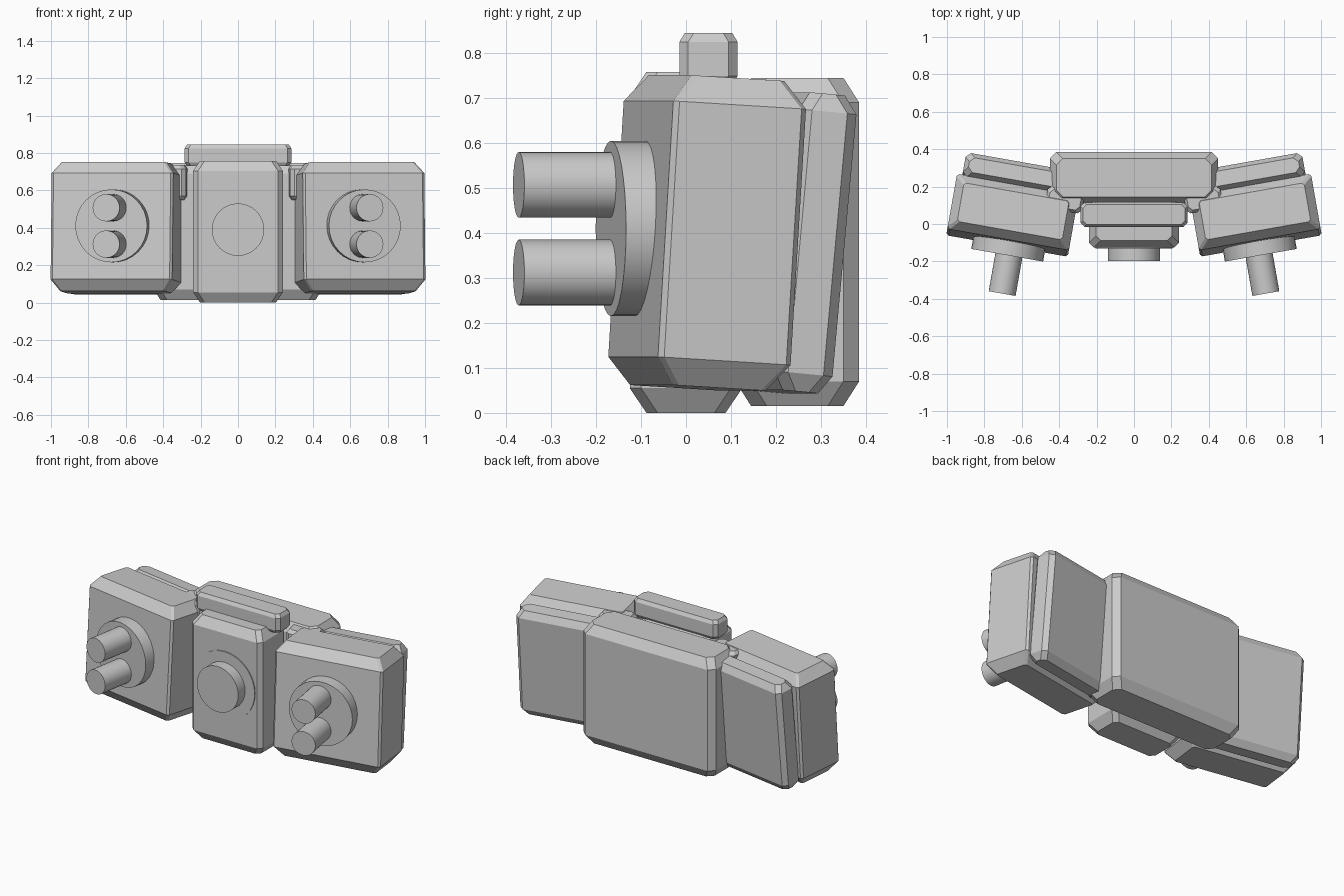
import bpy, bmesh, math
from mathutils import Matrix, Vector

cube = bpy.data.objects.get("Cube")
if cube:
    bpy.data.objects.remove(cube, do_unlink=True)

grey = bpy.data.materials.new("light_grey")
grey.use_nodes = True
COLOR = (0.6, 0.6, 0.6, 1)
grey.diffuse_color = COLOR
grey.node_tree.nodes["Principled BSDF"].inputs["Base Color"].default_value = COLOR
YAW = math.radians(10)


def finish(name, bm, loc, rot):
    bmesh.ops.recalc_face_normals(bm, faces=bm.faces)
    mesh = bpy.data.meshes.new(name)
    bm.to_mesh(mesh)
    bm.free()
    mesh.materials.append(grey)
    obj = bpy.data.objects.new(name, mesh)
    bpy.context.collection.objects.link(obj)
    obj.location, obj.rotation_euler = loc, rot
    bpy.ops.object.select_all(action="DESELECT")
    obj.select_set(True)
    bpy.context.view_layer.objects.active = obj
    bpy.ops.object.shade_smooth_by_angle(angle=math.radians(30))
    return obj


def block(name, size, loc, corner, cap, inset, rot=(0, 0, 0)):
    """Box with cut vertical corners and sloped caps at top and bottom."""
    bm = bmesh.new()
    hx, hy, hz = (s / 2 for s in size)
    rings = []
    for z, cut in ((-hz, inset), (cap - hz, 0), (hz - cap, 0), (hz, inset)):
        x, y = hx - cut, hy - cut
        c = corner
        pts = [(x, c - y), (x, y - c), (x - c, y), (c - x, y),
               (-x, y - c), (-x, c - y), (c - x, -y), (x - c, -y)]
        rings.append([bm.verts.new((px, py, z)) for px, py in pts])
    for low, high in zip(rings, rings[1:]):
        for i in range(8):
            j = (i + 1) % 8
            bm.faces.new((low[i], low[j], high[j], high[i]))
    bm.faces.new(rings[0])
    bm.faces.new(rings[-1])
    return finish(name, bm, loc, rot)


def disc(name, radius, front, length, yaw=0):
    """Cylinder whose front face centre is given, running back from it."""
    bm = bmesh.new()
    bmesh.ops.create_cone(bm, cap_ends=True, segments=32, radius1=radius,
                          radius2=radius, depth=length)
    bmesh.ops.rotate(bm, verts=bm.verts, matrix=Matrix.Rotation(math.pi / 2, 3, "X"))
    bmesh.ops.translate(bm, verts=bm.verts, vec=Vector((0, length / 2, 0)))
    return finish(name, bm, front, (0, 0, yaw))


# Central body, rear pack and top bar
block("center_block", (0.48, 0.25, 0.758), (0, 0, 0.379), 0.025, 0.055, 0.037)
block("rear_pack", (0.9, 0.275, 0.73), (0, 0.2475, 0.38), 0.035, 0.055, 0.035)
block("top_bar", (0.57, 0.13, 0.115), (0, 0.05, 0.787), 0.02, 0.02, 0.012)
disc("center_ring", 0.205, (0, -0.131, 0.39), 0.05)
disc("center_knob", 0.14, (0, -0.198, 0.39), 0.1)

# Side pods with barrels, turned outward on both sides
for side, s in (("left", 1), ("right", -1)):
    yaw = s * YAW
    block(side + "_pod", (0.66, 0.3, 0.69), (s * 0.65, 0.047, 0.4),
          0.012, 0.06, 0.045, (math.radians(-3.5), 0, yaw))
    block(side + "_pod_back", (0.61, 0.13, 0.665), (s * 0.612, 0.24, 0.378),
          0.025, 0.04, 0.025, (math.radians(-5.3), 0, yaw))
    block(side + "_connector", (0.2, 0.12, 0.185), (s * 0.37, 0.13, 0.642),
          0.02, 0.02, 0.015, (0, 0, yaw))
    disc(side + "_turret", 0.195, (s * 0.678, -0.167, 0.41), 0.14, yaw)
    for level, z in (("upper", 0.507), ("lower", 0.312)):
        disc(f"{side}_{level}_barrel", 0.073, (s * 0.705, -0.372, z), 0.25, yaw)
